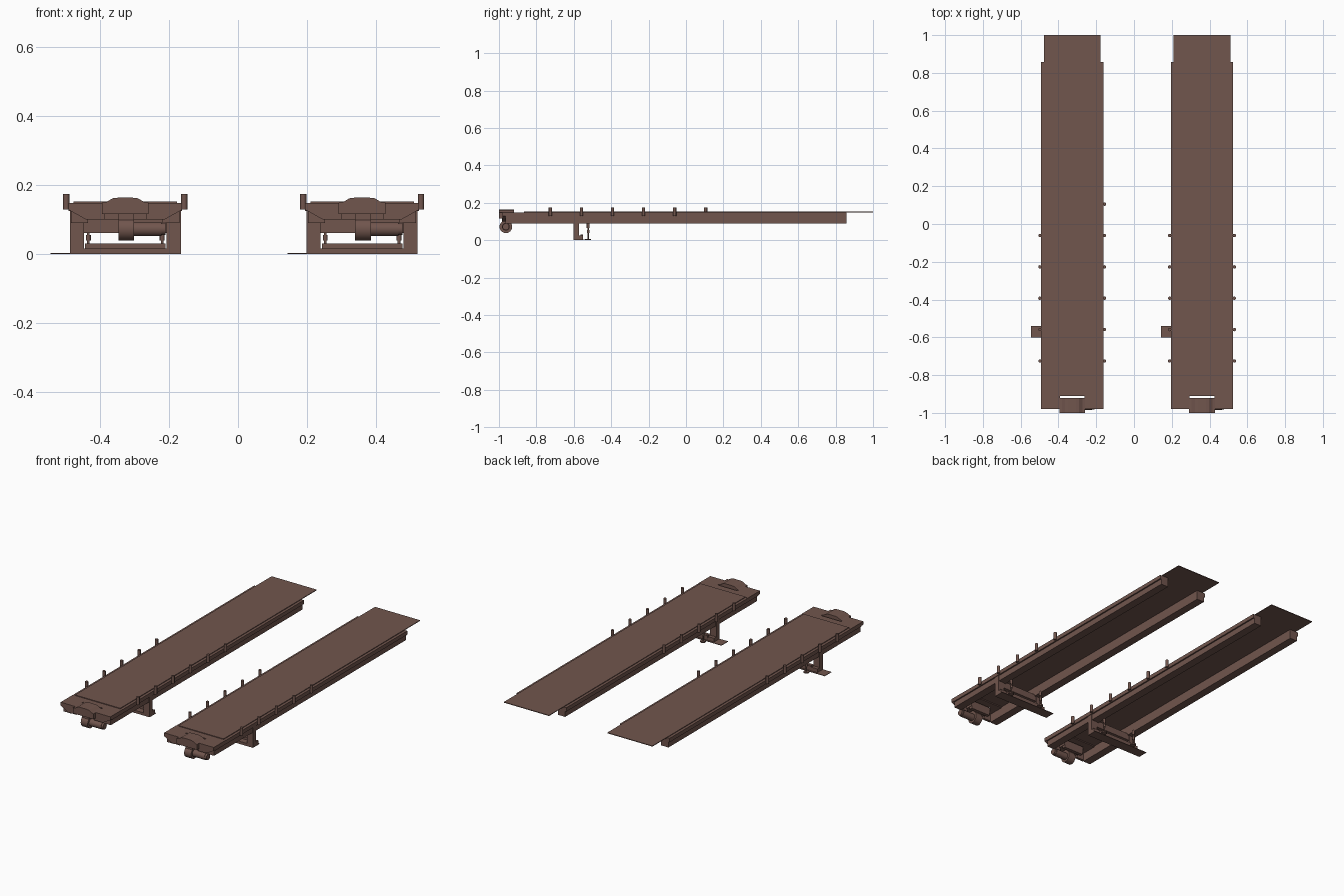
import bpy, bmesh, math
from mathutils import Matrix

if "Cube" in bpy.data.objects:
    bpy.data.objects.remove(bpy.data.objects["Cube"])

mat = bpy.data.materials.new("brown_steel")
mat.diffuse_color = (0.165, 0.092, 0.075, 1)
mat.use_nodes = True
mat.node_tree.nodes["Principled BSDF"].inputs["Base Color"].default_value = mat.diffuse_color


def finish(name, bm):
    bmesh.ops.recalc_face_normals(bm, faces=bm.faces)
    me = bpy.data.meshes.new(name)
    bm.to_mesh(me)
    bm.free()
    me.materials.append(mat)
    ob = bpy.data.objects.new(name, me)
    bpy.context.collection.objects.link(ob)
    return ob


def box(name, x0, x1, y0, y1, z0, z1):
    bm = bmesh.new()
    bmesh.ops.create_cube(bm, size=1)
    for v in bm.verts:
        v.co.x = (x0 + x1) / 2 + v.co.x * (x1 - x0)
        v.co.y = (y0 + y1) / 2 + v.co.y * (y1 - y0)
        v.co.z = (z0 + z1) / 2 + v.co.z * (z1 - z0)
    return finish(name, bm)


def cyl(name, c, r, depth, axis="Z", n=16):
    bm = bmesh.new()
    rot = Matrix.Rotation(math.pi / 2, 4, "Y") if axis == "X" else Matrix()
    bmesh.ops.create_cone(bm, cap_ends=True, segments=n, radius1=r, radius2=r,
                          depth=depth, matrix=Matrix.Translation(c) @ rot)
    for f in bm.faces:
        f.smooth = len(f.verts) == 4
    for e in bm.edges:
        e.smooth = all(f.smooth for f in e.link_faces)
    return finish(name, bm)


def extrude_y(name, profile, y0, y1):
    """Extrude an (x, z) outline along y."""
    bm = bmesh.new()
    face = bm.faces.new([bm.verts.new((x, y0, z)) for x, z in profile])
    new = bmesh.ops.extrude_face_region(bm, geom=[face])["geom"]
    bmesh.ops.translate(bm, vec=(0, y1 - y0, 0),
                        verts=[g for g in new if isinstance(g, bmesh.types.BMVert)])
    return finish(name, bm)


def runway(cx, left_posts, right_posts):
    # deck sheet with its overhanging tail
    box("deck_sheet", cx - .15, cx + .15, -.865, 1, .148, .152)
    # front deck panel around the open slot
    box("front_deck_rear", cx - .165, cx + .165, -.91, -.865, .142, .148)
    for s in (-1, 1):
        x = sorted((cx + s * .066, cx + s * .165))
        box("front_deck_side", *x, -.98, -.91, .142, .148)

        # side rail: box beam with an outer ledge
        rail = [(.165, .147), (.165, .124), (.157, .124), (.157, .09),
                (.108, .09), (.108, .147)]
        extrude_y("side_rail", [(cx + s * a, b) for a, b in rail], -.965, .857)

        # tapered front gusset
        gusset = [(.06, .148), (.165, .148), (.165, .128), (.115, .1), (.06, .1)]
        extrude_y("front_gusset", [(cx + s * a, b) for a, b in gusset], -.98, -.965)

        # support leg with foot block
        x = sorted((cx + s * .12, cx + s * .161))
        box("support_leg", *x, -.602, -.572, .025, .125)
        box("leg_foot", *x, -.602, -.55, .012, .025)

        # adjusting jack behind each leg
        px = cx + s * .107
        cyl("jack_pin", (px, -.523, .05), .004, .09)
        cyl("jack_sleeve", (px, -.523, .08), .008, .028)
        cyl("jack_collar", (px, -.523, .046), .007, .016)
        cyl("jack_pad", (px, -.523, .004), .016, .007)

    # cross members and base
    box("leg_crossbar", cx - .125, cx + .125, -.595, -.575, .06, .1)
    box("base_bar", cx - .161, cx + .161, -.602, -.55, .003, .016)
    box("base_strip", cx - .117, cx + .117, -.565, -.55, .016, .03)
    box("ground_plate", cx - .217, cx + .161, -.602, -.54, 0, .003)

    # arched winch housing at the front
    hump = [(-.068, .115), (.068, .115), (.068, .148), (.055, .15), (.037, .161),
            (.02, .163), (-.02, .163), (-.037, .161), (-.055, .15), (-.068, .148)]
    extrude_y("winch_housing", [(cx + a, b) for a, b in hump], -1, -.92)
    box("winch_back_plate", cx - .066, cx + .066, -.94, -.92, .1, .116)

    # gearbox and motor
    cyl("gearbox", (cx + .003, -.963, .072), .034, .046, "X", 24)
    box("gearbox_mount", cx - .02, cx + .026, -.985, -.94, .085, .118)
    cyl("motor", (cx + .065, -.963, .072), .021, .08, "X", 20)
    cyl("motor_cap", (cx + .11, -.963, .072), .018, .014, "X", 20)

    # guide posts along both edges
    for s, count in ((-1, left_posts), (1, right_posts)):
        for i in range(count):
            cyl("guide_post", (cx + s * .171, -.725 + i * .166, .151), .009, .046, n=12)


runway(-.327, 5, 6)
runway(.36, 5, 5)
